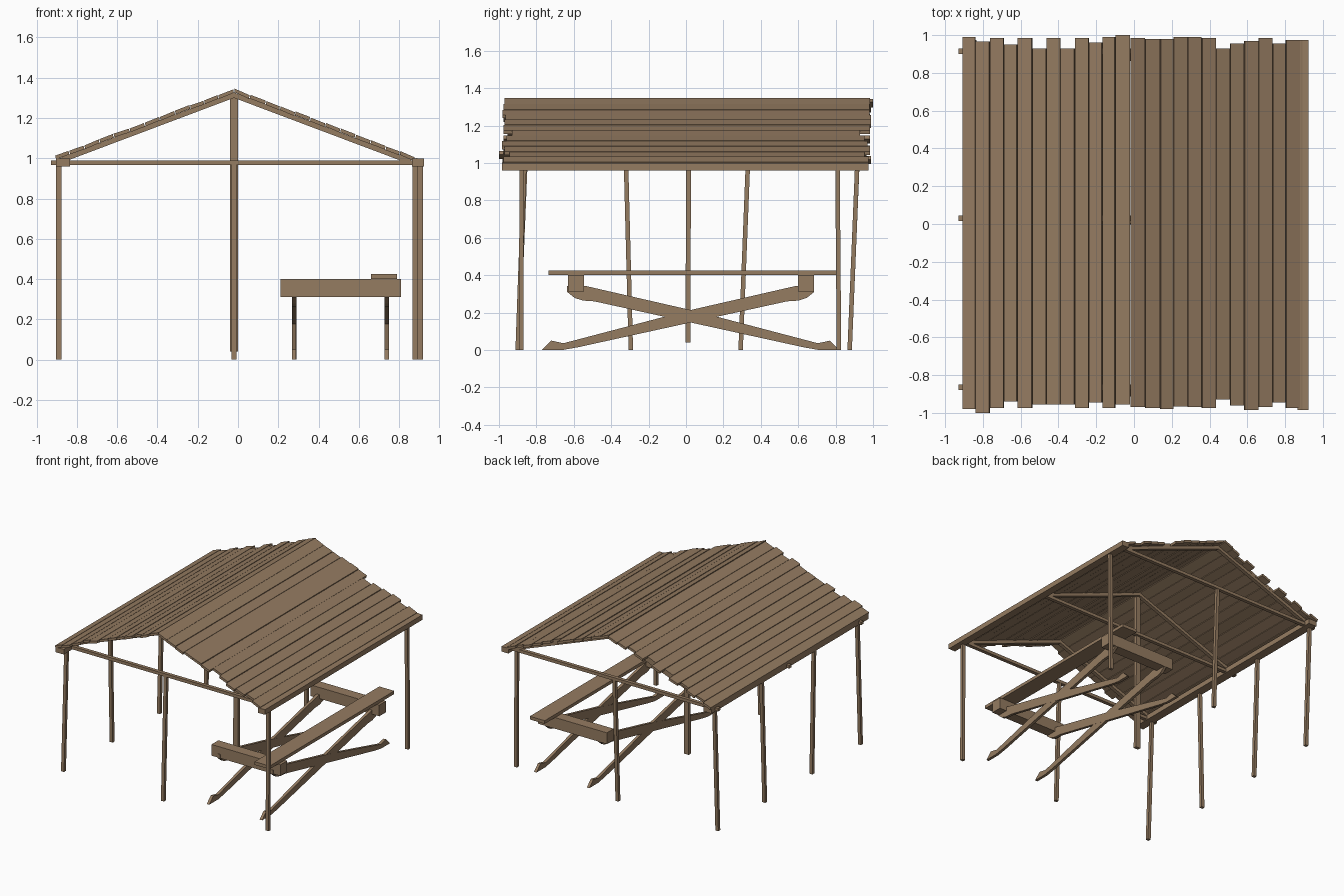
import bpy, bmesh, math, random
from mathutils import Vector

if "Cube" in bpy.data.objects:
    bpy.data.objects.remove(bpy.data.objects["Cube"])

random.seed(4)
wood = bpy.data.materials.new("weathered wood")
wood.diffuse_color = (0.30, 0.20, 0.12, 1)
wood.use_nodes = True
wood.node_tree.nodes["Principled BSDF"].inputs["Base Color"].default_value = wood.diffuse_color


def prism(name, ring, offset):
    """Closed solid: a ring of points swept along an offset."""
    bm = bmesh.new()
    a = [bm.verts.new(Vector(p)) for p in ring]
    b = [bm.verts.new(Vector(p) + Vector(offset)) for p in ring]
    n = len(ring)
    bm.faces.new(a)
    bm.faces.new(b[::-1])
    for i in range(n):
        bm.faces.new((a[i], b[i], b[(i + 1) % n], a[(i + 1) % n]))
    bmesh.ops.recalc_face_normals(bm, faces=bm.faces)
    me = bpy.data.meshes.new(name)
    bm.to_mesh(me)
    bm.free()
    me.materials.append(wood)
    ob = bpy.data.objects.new(name, me)
    bpy.context.collection.objects.link(ob)
    return ob


def box(name, x0, x1, y0, y1, z0, z1):
    return prism(name, [(x0, y0, z0), (x1, y0, z0), (x1, y1, z0), (x0, y1, z0)], (0, 0, z1 - z0))


def post(name, x, y0, y1, z0, z1, wx=0.026, wy=0.024):
    """Upright whose foot is at y0 and whose head is at y1."""
    ring = [(x + sx * wx / 2, y0 + sy * wy / 2, z0) for sx, sy in ((-1, -1), (1, -1), (1, 1), (-1, 1))]
    return prism(name, ring, (0, y1 - y0, z1 - z0))


# Posts: four leaning on the left, two on the right, three along the middle
for y0, y1 in ((-0.90, -0.86), (-0.295, -0.32), (0.292, 0.33), (0.875, 0.915)):
    post("left_post", -0.89, y0, y1, 0, 0.97)
post("right_front_post", 0.88, -0.882, -0.878, 0, 0.97)
post("right_back_post", 0.905, 0.818, 0.81, 0, 0.97)
post("front_centre_post", -0.02, -0.90, -0.865, 0, 0.975)
post("back_centre_post", -0.02, 0.875, 0.915, 0, 0.975)
post("ridge_post", -0.02, 0.01, 0.015, 0.04, 1.31, 0.04, 0.026)

# Eave beams
box("left_eave_beam", -0.905, -0.835, -0.975, 0.975, 0.96, 1.0)
box("right_eave_beam", 0.865, 0.925, -0.985, 0.975, 0.96, 1.0)

# Tie beams and rafters of each frame
RX, RZ = -0.02, 1.345          # ridge line
SLOPE = 0.335 / 0.89
for y in (-0.865, 0.03, 0.915):
    box("tie_beam", -0.93, 0.90, y - 0.014, y + 0.014, 0.966, 0.99)
    for s in (-1, 1):
        ring = [(RX, y - 0.014, RZ - 0.018), (RX, y - 0.014, RZ - 0.045),
                (RX + s * 0.88, y - 0.014, RZ - 0.045 - 0.88 * SLOPE),
                (RX + s * 0.88, y - 0.014, RZ - 0.018 - 0.88 * SLOPE)]
        prism("rafter", ring, (0, 0.028, 0))

# Roof planks: edge positions, then back and front ends of each plank
left_x = [-0.02, -0.10, -0.17, -0.24, -0.315, -0.39, -0.465, -0.54, -0.62, -0.69, -0.765, -0.84, -0.91]
left_back = [1.0, .99, .96, .985, .93, .985, .93, .985, .95, .985, .965, .99]
left_front = [.955, .975, .945, .975, .955, .955, .955, .975, .94, .975, 1.0, .98]
right_x = [-0.02, .06, .14, .21, .285, .36, .435, .51, .585, .66, .735, .805, .88, .925]
right_back = [.985, .98, .98, .99, .99, .985, .93, .955, .97, .985, .955, .975, .975]
right_front = [.97, .975, .98, .965, .97, .975, .93, .96, .985, .97, .945, .975, .985]
for side, xs, back, front in (("left", left_x, left_back, left_front),
                              ("right", right_x, right_back, right_front)):
    s = 1 if side == "right" else -1
    for i in range(len(back)):
        xa, xb = xs[i] + s * 0.002, xs[i + 1] - s * 0.002
        za = RZ - abs(xa - RX) * SLOPE + random.uniform(-0.003, 0.003)
        zb = RZ - abs(xb - RX) * SLOPE + random.uniform(-0.003, 0.003)
        t, k = 0.018, s * 0.004
        ring = [(xa, -front[i], za), (xb, -front[i], zb),
                (xb - k, -front[i], zb - t), (xa - k * (i > 0), -front[i], za - t)]
        prism(side + "_roof_plank", ring, (0, back[i] + front[i], 0))

# Trestle: two pairs of crossed curved legs
leg = [(-.77, 0), (-.72, .05), (-.655, .036), (0, .208), (.59, .343), (.685, .343), (.685, .31),
       (.645, .278), (.60, .264), (.54, .26), (-.58, .014), (-.66, 0)]
for x in (0.267, 0.727):
    prism("trestle_leg", [(x, y, z) for y, z in leg], (0.022, 0, 0))
    prism("trestle_leg_crossed", [(x + 0.001, 0.05 - y, z) for y, z in leg], (0.022, 0, 0))

# Trestle crossbeams and the single top plank
box("front_crossbeam", 0.21, 0.81, -0.63, -0.545, 0.312, 0.40)
box("back_crossbeam", 0.21, 0.81, 0.60, 0.685, 0.312, 0.40)
box("table_plank", 0.66, 0.79, -0.735, 0.815, 0.40, 0.425)
